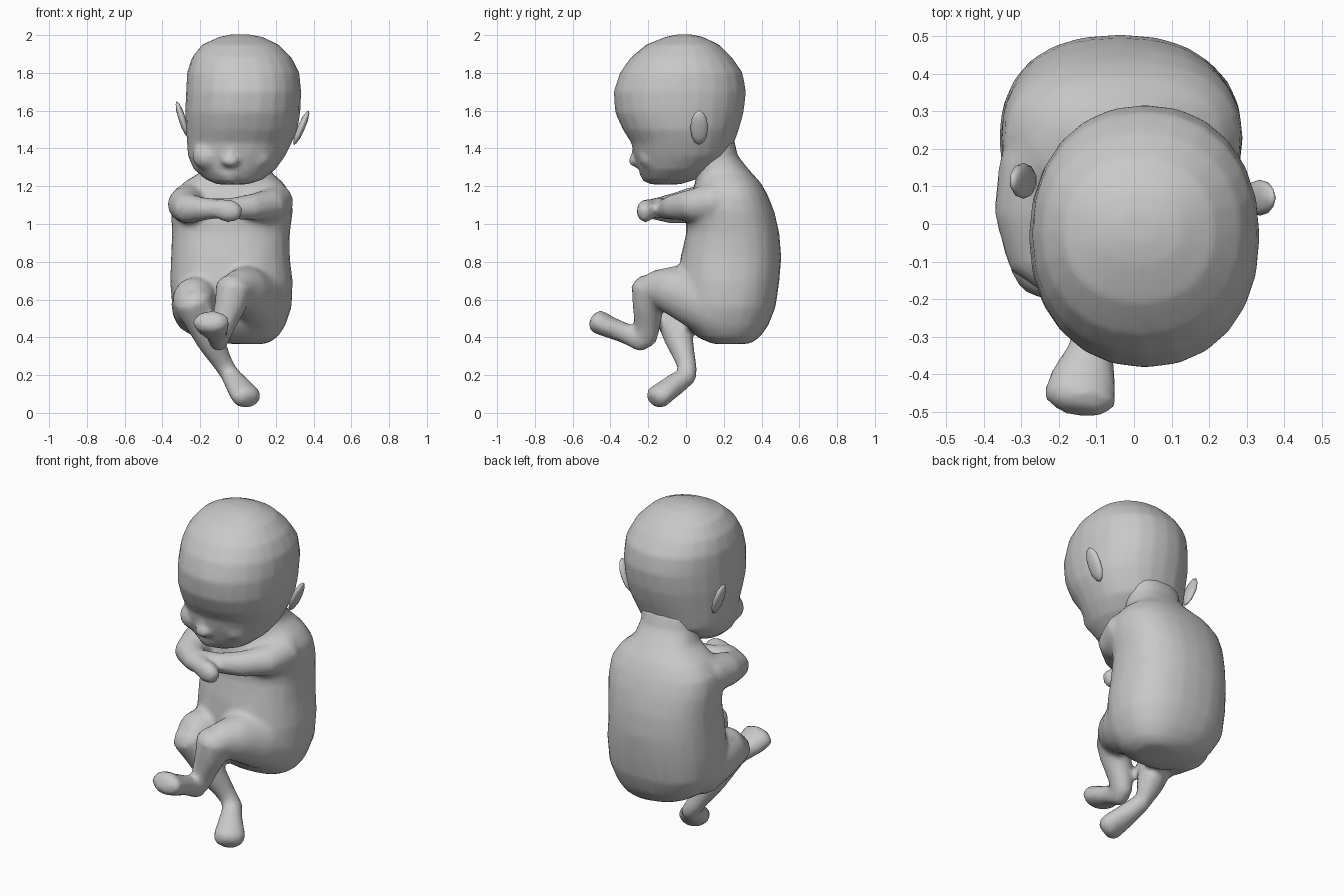
import bpy, bmesh, math
from mathutils import Vector, Matrix

skin = bpy.data.materials.new("plain grey")
skin.diffuse_color = (0.58, 0.58, 0.58, 1)


def finish(name, bm):
    bmesh.ops.recalc_face_normals(bm, faces=bm.faces)
    mesh = bpy.data.meshes.new(name)
    bm.to_mesh(mesh)
    bm.free()
    mesh.materials.append(skin)
    mesh.polygons.foreach_set("use_smooth", [True] * len(mesh.polygons))
    ob = bpy.data.objects.new(name, mesh)
    bpy.context.collection.objects.link(ob)
    return ob


def loft(bm, rings, power=1.0, n=24):
    """Closed skin over rings given as (centre, u axis, v axis)."""
    def curve(t):
        return math.copysign(abs(t) ** power, t)
    loops = []
    for c, u, v in rings:
        angles = [2 * math.pi * i / n for i in range(n)]
        loops.append([bm.verts.new(c + u * curve(math.cos(a)) + v * curve(math.sin(a)))
                      for a in angles])
    for a, b in zip(loops, loops[1:]):
        for i in range(n):
            j = (i + 1) % n
            bm.faces.new((a[i], a[j], b[j], b[i]))
    bm.faces.new(loops[0][::-1])
    bm.faces.new(loops[-1])


def stack(bm, levels, power):
    """Levels from the bottom up: z, x min, x max, y min, y max."""
    loft(bm, [(Vector(((x0 + x1) / 2, (y0 + y1) / 2, z)),
               Vector(((x1 - x0) / 2, 0, 0)), Vector((0, (y1 - y0) / 2, 0)))
              for z, x0, x1, y0, y1 in levels], power)


def limb(bm, path, hint=(0, 0, 1)):
    """Rounded tube; path points are x, y, z, half width, half height."""
    pts = [Vector(p[:3]) for p in path]
    rings = []
    for i, p in enumerate(path):
        t = (pts[min(i + 1, len(pts) - 1)] - pts[max(i - 1, 0)]).normalized()
        side = t.cross(Vector(hint)).normalized()
        up = side.cross(t)
        rings.append((pts[i], side * p[3], up * p[4], t))
    c, u, v, t = rings[0]
    first = (c - t * min(u.length, v.length) * 0.5, u * 0.6, v * 0.6)
    c, u, v, t = rings[-1]
    last = (c + t * min(u.length, v.length) * 0.5, u * 0.6, v * 0.6)
    loft(bm, [first] + [r[:3] for r in rings] + [last], n=16)


def blob(bm, centre, size, tilt=0.0):
    m = (Matrix.Translation(centre) @ Matrix.Rotation(tilt, 4, 'Y')
         @ Matrix.Diagonal((*size, 1)))
    bmesh.ops.create_icosphere(bm, subdivisions=2, radius=1, matrix=m)


def blend(ob, voxel, rounds, ratio):
    """Fuse overlapping volumes into one soft skin."""
    m = ob.modifiers.new("fuse", 'REMESH')
    m.mode, m.voxel_size, m.use_smooth_shade = 'VOXEL', voxel, True
    m = ob.modifiers.new("soften", 'SMOOTH')
    m.factor, m.iterations = 0.5, rounds
    m = ob.modifiers.new("simplify", 'DECIMATE')
    m.ratio = ratio


# Torso, neck, arms and legs
body = bmesh.new()
stack(body, [
    (0.365, -0.04, 0.15, 0.14, 0.34), (0.40, -0.20, 0.21, 0.06, 0.39),
    (0.46, -0.29, 0.25, 0.00, 0.435), (0.56, -0.35, 0.285, -0.03, 0.475),
    (0.70, -0.36, 0.29, -0.04, 0.495), (0.82, -0.355, 0.275, -0.03, 0.505),
    (0.95, -0.35, 0.275, 0.00, 0.495), (1.06, -0.355, 0.29, 0.00, 0.47),
    (1.15, -0.345, 0.285, 0.02, 0.435), (1.22, -0.29, 0.24, 0.05, 0.395),
    (1.28, -0.19, 0.17, 0.05, 0.34), (1.36, -0.16, 0.16, 0.02, 0.275),
    (1.45, -0.16, 0.17, 0.00, 0.255)], 0.85)
# left arm, folded with the hand in front
limb(body, [(-0.25, 0.16, 1.12, 0.11, 0.10), (-0.275, 0.03, 1.10, 0.10, 0.095),
            (-0.26, -0.08, 1.08, 0.085, 0.08), (-0.17, -0.16, 1.08, 0.06, 0.06),
            (-0.10, -0.19, 1.08, 0.05, 0.05)])
limb(body, [(-0.12, -0.19, 1.085, 0.045, 0.05), (-0.05, -0.215, 1.07, 0.05, 0.065),
            (0.00, -0.22, 1.06, 0.04, 0.05)])
# right arm, crossing below the chin
limb(body, [(0.20, 0.16, 1.12, 0.10, 0.10), (0.17, 0.03, 1.10, 0.085, 0.085),
            (0.07, -0.06, 1.09, 0.07, 0.07), (-0.06, -0.11, 1.08, 0.055, 0.055),
            (-0.15, -0.13, 1.09, 0.05, 0.05)])
# right leg and raised foot
limb(body, [(0.13, 0.20, 0.55, 0.15, 0.17), (0.09, 0.05, 0.61, 0.14, 0.16),
            (0.03, -0.09, 0.655, 0.12, 0.125), (-0.01, -0.18, 0.665, 0.09, 0.09)])
limb(body, [(-0.02, -0.19, 0.67, 0.10, 0.10), (-0.04, -0.20, 0.57, 0.085, 0.085),
            (-0.08, -0.205, 0.46, 0.065, 0.07), (-0.10, -0.215, 0.38, 0.05, 0.06)],
     (0, 1, 0))
limb(body, [(-0.10, -0.22, 0.375, 0.05, 0.06), (-0.115, -0.33, 0.425, 0.06, 0.055),
            (-0.135, -0.41, 0.455, 0.09, 0.058), (-0.145, -0.47, 0.485, 0.10, 0.065)])
# left leg and lowered foot
limb(body, [(-0.20, 0.20, 0.55, 0.15, 0.15), (-0.225, 0.04, 0.58, 0.13, 0.14),
            (-0.235, -0.08, 0.60, 0.11, 0.12)])
limb(body, [(-0.24, -0.10, 0.60, 0.105, 0.11), (-0.20, -0.07, 0.50, 0.09, 0.09),
            (-0.145, -0.035, 0.38, 0.075, 0.075), (-0.085, 0.0, 0.27, 0.055, 0.055),
            (-0.05, 0.01, 0.215, 0.05, 0.05)], (0, 1, 0))
limb(body, [(-0.045, 0.02, 0.205, 0.05, 0.05), (-0.005, -0.06, 0.15, 0.065, 0.06),
            (0.03, -0.12, 0.105, 0.085, 0.06), (0.05, -0.155, 0.08, 0.085, 0.065)])
blend(finish("body", body), 0.018, 6, 0.3)

# Head with nose, lips and cheeks
head = bmesh.new()
stack(head, [
    (1.21, -0.11, 0.05, -0.19, -0.03), (1.235, -0.17, 0.13, -0.22, 0.05),
    (1.29, -0.235, 0.20, -0.25, 0.15), (1.36, -0.265, 0.25, -0.275, 0.235),
    (1.43, -0.27, 0.285, -0.29, 0.255), (1.50, -0.275, 0.315, -0.335, 0.28),
    (1.59, -0.28, 0.33, -0.375, 0.305), (1.70, -0.275, 0.335, -0.383, 0.318),
    (1.80, -0.27, 0.325, -0.35, 0.30), (1.88, -0.245, 0.285, -0.295, 0.245),
    (1.95, -0.19, 0.215, -0.21, 0.175), (1.99, -0.10, 0.13, -0.11, 0.09),
    (2.003, -0.04, 0.06, -0.05, 0.03)], 0.92)
blob(head, (-0.04, -0.265, 1.335), (0.05, 0.04, 0.035))
blob(head, (-0.04, -0.265, 1.375), (0.025, 0.025, 0.05))
blob(head, (-0.045, -0.215, 1.265), (0.07, 0.035, 0.018))
blob(head, (-0.045, -0.205, 1.238), (0.055, 0.03, 0.018))
for x in (-0.155, 0.10):
    blob(head, (x, -0.175, 1.36), (0.09, 0.08, 0.08))
blend(finish("head", head), 0.014, 4, 0.25)

# Ears
for name, centre, tilt in (("right_ear", (0.335, 0.07, 1.51), 0.4),
                           ("left_ear", (-0.295, 0.115, 1.555), -0.32)):
    ear = bmesh.new()
    blob(ear, centre, (0.02, 0.048, 0.1), tilt)
    finish(name, ear)
